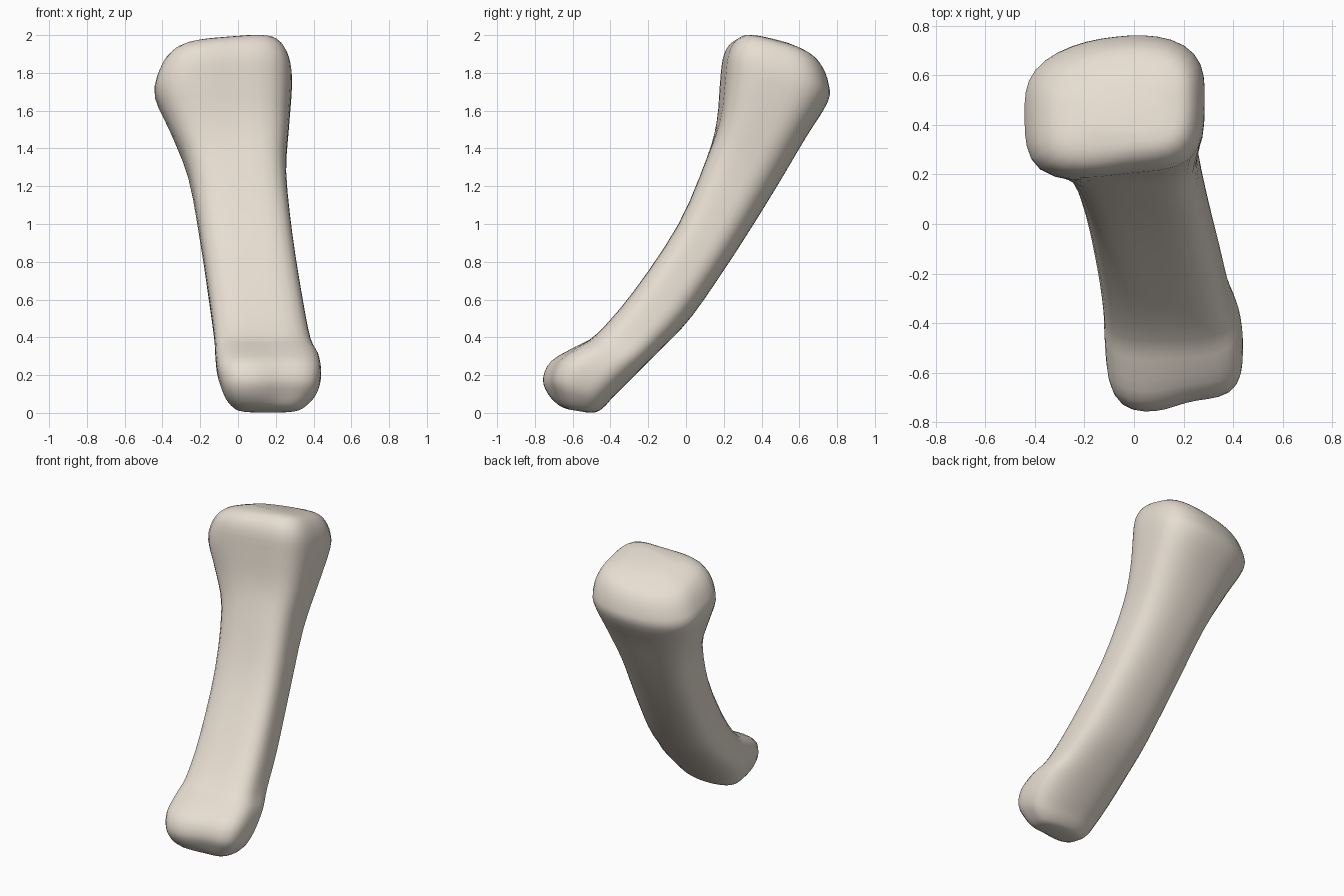
import bpy, bmesh, math
from mathutils import Vector

# Cross-sections from the foot to the head of the bone:
# front y, front z, back y, back z, left x, right x, front skew, back skew
SECTIONS = [
    (-0.62, 0.018, -0.53, 0.003, 0.05, 0.27, 0.00, 0.00),
    (-0.665, 0.04, -0.475, 0.004, -0.01, 0.33, 0.01, 0.00),
    (-0.71, 0.10, -0.43, 0.035, -0.055, 0.385, 0.025, 0.00),
    (-0.735, 0.18, -0.39, 0.08, -0.085, 0.425, 0.028, 0.00),
    (-0.695, 0.275, -0.32, 0.15, -0.11, 0.44, 0.025, 0.00),
    (-0.58, 0.35, -0.22, 0.25, -0.12, 0.425, 0.01, 0.00),
    (-0.47, 0.42, -0.12, 0.35, -0.125, 0.385, 0.00, 0.00),
    (-0.28, 0.64, 0.03, 0.51, -0.15, 0.345, 0.00, 0.00),
    (-0.04, 1.00, 0.25, 0.83, -0.20, 0.29, 0.00, 0.00),
    (0.11, 1.35, 0.47, 1.18, -0.265, 0.255, 0.00, 0.00),
    (0.17, 1.55, 0.635, 1.46, -0.36, 0.27, 0.01, 0.02),
    (0.19, 1.75, 0.745, 1.64, -0.44, 0.285, 0.015, 0.04),
    (0.205, 1.88, 0.75, 1.73, -0.42, 0.28, 0.015, 0.04),
    (0.24, 1.955, 0.715, 1.825, -0.37, 0.25, 0.015, 0.04),
    (0.30, 1.99, 0.655, 1.885, -0.30, 0.20, 0.01, 0.04),
    (0.38, 1.99, 0.56, 1.94, -0.18, 0.11, 0.00, 0.02),
]
SIDES, STEPS = 40, 3


def catmull(a, b, c, d, t):
    return [0.5 * (2 * q + (r - p) * t + (2 * p - 5 * q + 4 * r - s) * t * t
                   + (3 * q - p - 3 * r + s) * t ** 3)
            for p, q, r, s in zip(a, b, c, d)]


def ring(sec):
    """Rounded box: squarer on the front, rounder on the back."""
    fy, fz, by, bz, xl, xr, skew, back = sec
    pts = []
    for i in range(SIDES):
        a = 2 * math.pi * i / SIDES
        c, s = math.cos(a), math.sin(a)
        n = 3.2 + 0.8 * s
        r = (abs(c) ** n + abs(s) ** n) ** (-1 / n)
        u, v = c * r, s * r                    # v = 1 at the front edge
        k = (1 + v) / 2
        pts.append(Vector(((xl + xr) / 2 + u * (xr - xl) / 2,
                           by + (fy - by) * k
                           + skew * math.tanh(3 * u) * k + back * u * (1 - k),
                           bz + (fz - bz) * k + 0.5 * back * u)))
    return pts


# Bone: smooth loft through the sections
smooth = []
last = len(SECTIONS) - 1
for i in range(last):
    quad = [SECTIONS[min(max(j, 0), last)] for j in range(i - 1, i + 3)]
    smooth += [catmull(*quad, t / STEPS) for t in range(STEPS)]
smooth.append(SECTIONS[-1])

bm = bmesh.new()
rings = [[bm.verts.new(p) for p in ring(s)] for s in smooth]
for lo, hi in zip(rings, rings[1:]):
    for i in range(SIDES):
        j = (i + 1) % SIDES
        bm.faces.new((lo[i], lo[j], hi[j], hi[i]))

# End caps
bm.faces.new(rings[0])
bm.faces.new(rings[-1])
bmesh.ops.recalc_face_normals(bm, faces=bm.faces)
for f in bm.faces:
    f.smooth = True

mesh = bpy.data.meshes.new("finger_bone")
bm.to_mesh(mesh)
bm.free()
bone = bpy.data.objects.new("finger_bone", mesh)
bpy.context.collection.objects.link(bone)

# Pale bone colour
mat = bpy.data.materials.new("bone")
mat.diffuse_color = (0.80, 0.73, 0.64, 1)
mesh.materials.append(mat)
